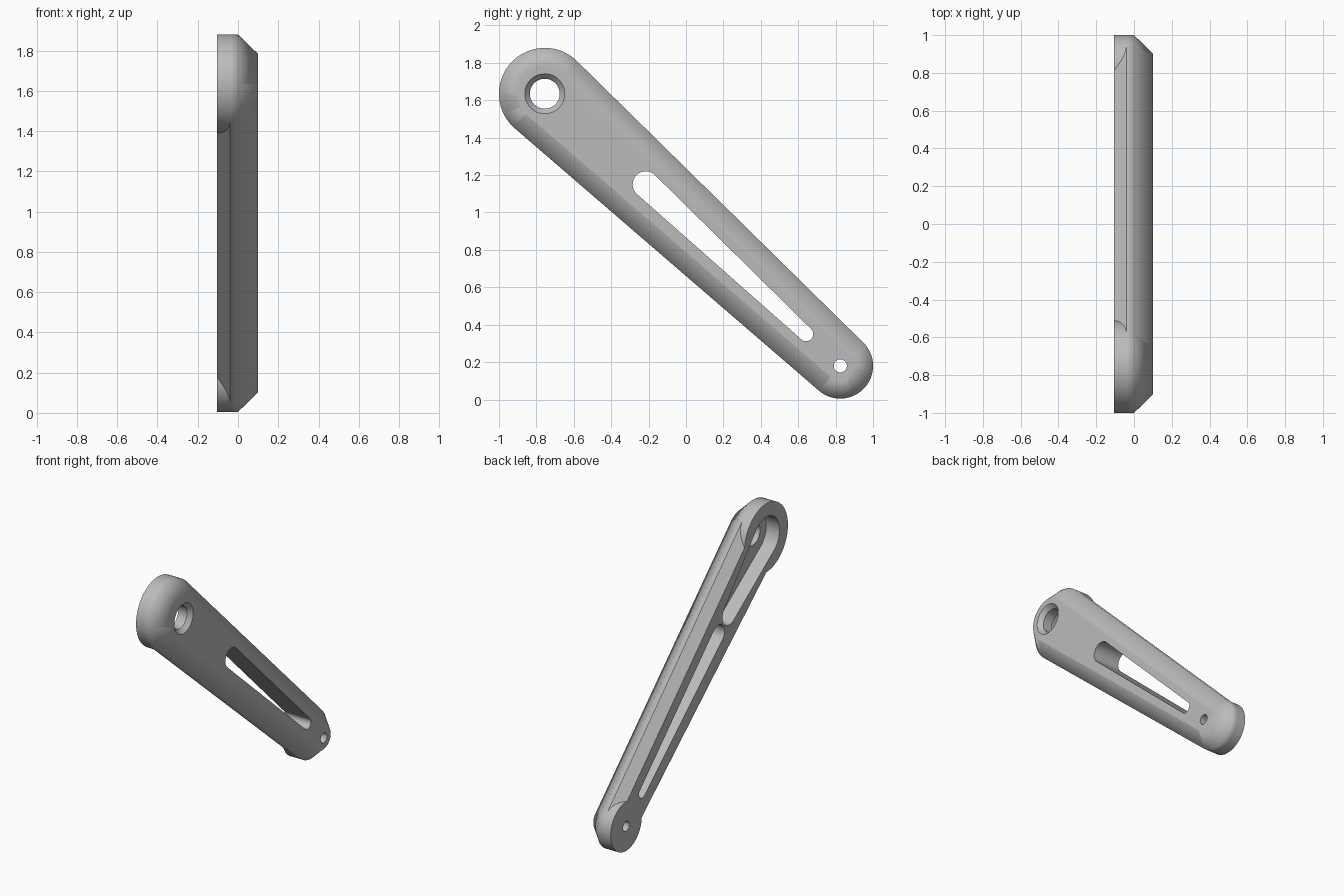
import bpy, bmesh, math
from mathutils import Vector

if "Cube" in bpy.data.objects:
    bpy.data.objects.remove(bpy.data.objects["Cube"], do_unlink=True)

BIG, SMALL = Vector((-0.755, 1.635)), Vector((0.825, 0.18))
R_BIG, R_SMALL = 0.245, 0.175
BACK, CREASE, SHOULDER, FACE = -0.105, -0.04, 0.0, 0.1
SEG = 48

grey = bpy.data.materials.new("plain_grey")
grey.use_nodes = True
grey.diffuse_color = (0.5, 0.5, 0.5, 1)
grey.node_tree.nodes["Principled BSDF"].inputs["Base Color"].default_value = (0.5, 0.5, 0.5, 1)


def arc(c, r, start, sweep, n, closed=False):
    """Points on an arc in the (y, z) plane."""
    count = n if closed else n + 1
    return [c + r * Vector((math.cos(start + sweep * i / n), math.sin(start + sweep * i / n)))
            for i in range(count)]


def tangent_angles(c1, r1, c2, r2):
    d = c2 - c1
    return math.atan2(d.y, d.x), math.acos((r1 - r2) / d.length)


def capsule(c1, r1, c2, r2):
    """Outline of two circles joined by their outer tangents."""
    heading, half = tangent_angles(c1, r1, c2, r2)
    return (arc(c1, r1, heading + half, 2 * (math.pi - half), SEG)
            + arc(c2, r2, heading - half, 2 * half, SEG))


def circle(c, r):
    return arc(c, r, 0, 2 * math.pi, SEG, closed=True)


def boss_outline(c, r, start, sweep):
    """Full circle whose outer half shares its points with the arm."""
    return arc(c, r, start, sweep, SEG) + arc(c, r, start + sweep, 2 * math.pi - sweep, SEG)[1:-1]


def loft(name, sections):
    """Solid through (x, outline) sections with equal point counts."""
    bm = bmesh.new()
    rings = [[bm.verts.new((x, p.x, p.y)) for p in outline] for x, outline in sections]
    n = len(rings[0])
    for a, b in zip(rings, rings[1:]):
        for i in range(n):
            bm.faces.new((a[i], a[(i + 1) % n], b[(i + 1) % n], b[i]))
    bm.faces.new(rings[0])
    bm.faces.new(rings[-1])
    bmesh.ops.recalc_face_normals(bm, faces=bm.faces)
    mesh = bpy.data.meshes.new(name)
    bm.to_mesh(mesh)
    bm.free()
    obj = bpy.data.objects.new(name, mesh)
    bpy.context.collection.objects.link(obj)
    mesh.materials.append(grey)
    return obj


def apply_boolean(target, tool, operation):
    mod = target.modifiers.new("join_or_cut", "BOOLEAN")
    mod.operation, mod.solver, mod.object = operation, "EXACT", tool
    bpy.context.view_layer.objects.active = target
    bpy.ops.object.modifier_apply(modifier=mod.name)
    bpy.data.objects.remove(tool, do_unlink=True)


# Tapered arm: bevelled back edge, straight side, chamfered face
arm = loft("lever_arm", [(x, capsule(BIG, R_BIG - inset, SMALL, R_SMALL - inset))
                         for x, inset in ((BACK, 0.058), (CREASE, 0), (SHOULDER, 0), (FACE, 0.097))])

# Round bosses at both ends of the back
heading, half = tangent_angles(BIG, R_BIG, SMALL, R_SMALL)
for name, c, r, start, sweep in (
        ("big_boss", BIG, R_BIG, heading + half, 2 * (math.pi - half)),
        ("small_boss", SMALL, R_SMALL, heading - half, 2 * half)):
    outline = boss_outline(c, r, start, sweep)
    apply_boolean(arm, loft(name, [(BACK, outline), (CREASE, outline)]), "UNION")

# Through slot, small pivot hole and countersunk big hole
slot = capsule(Vector((-0.215, 1.15)), 0.07, Vector((0.642, 0.35)), 0.038)
pivot = circle(SMALL, 0.035)
bore, sink = circle(BIG, 0.08), circle(BIG, 0.107)
# Blind pocket in the back, from the big hole towards the slot
pocket = capsule(BIG, 0.15, BIG.lerp(SMALL, 0.262), 0.08)
for name, sections in (
        ("slot_cutter", [(-0.3, slot), (0.3, slot)]),
        ("pivot_cutter", [(-0.3, pivot), (0.3, pivot)]),
        ("pocket_cutter", [(-0.3, pocket), (0.0, pocket)]),
        ("bore_cutter", [(-0.3, bore), (0.07, bore), (FACE, sink), (0.3, sink)])):
    apply_boolean(arm, loft(name, sections), "DIFFERENCE")

# Smooth shading, with the outer face chamfer blended
bpy.ops.object.select_all(action="DESELECT")
arm.select_set(True)
bpy.context.view_layer.objects.active = arm
bpy.ops.object.shade_smooth_by_angle(angle=math.radians(30))
bm = bmesh.new()
bm.from_mesh(arm.data)
for e in bm.edges:
    on_face_side = all(v.co.x > -0.001 for v in e.verts)
    by_hole = all((v.co.yz - BIG).length < 0.12 for v in e.verts)
    if on_face_side and not by_hole and e.calc_face_angle(math.pi) < math.radians(50):
        e.smooth = True
bm.to_mesh(arm.data)
bm.free()
weighted = arm.modifiers.new("even_shading", "WEIGHTED_NORMAL")
weighted.keep_sharp = True
